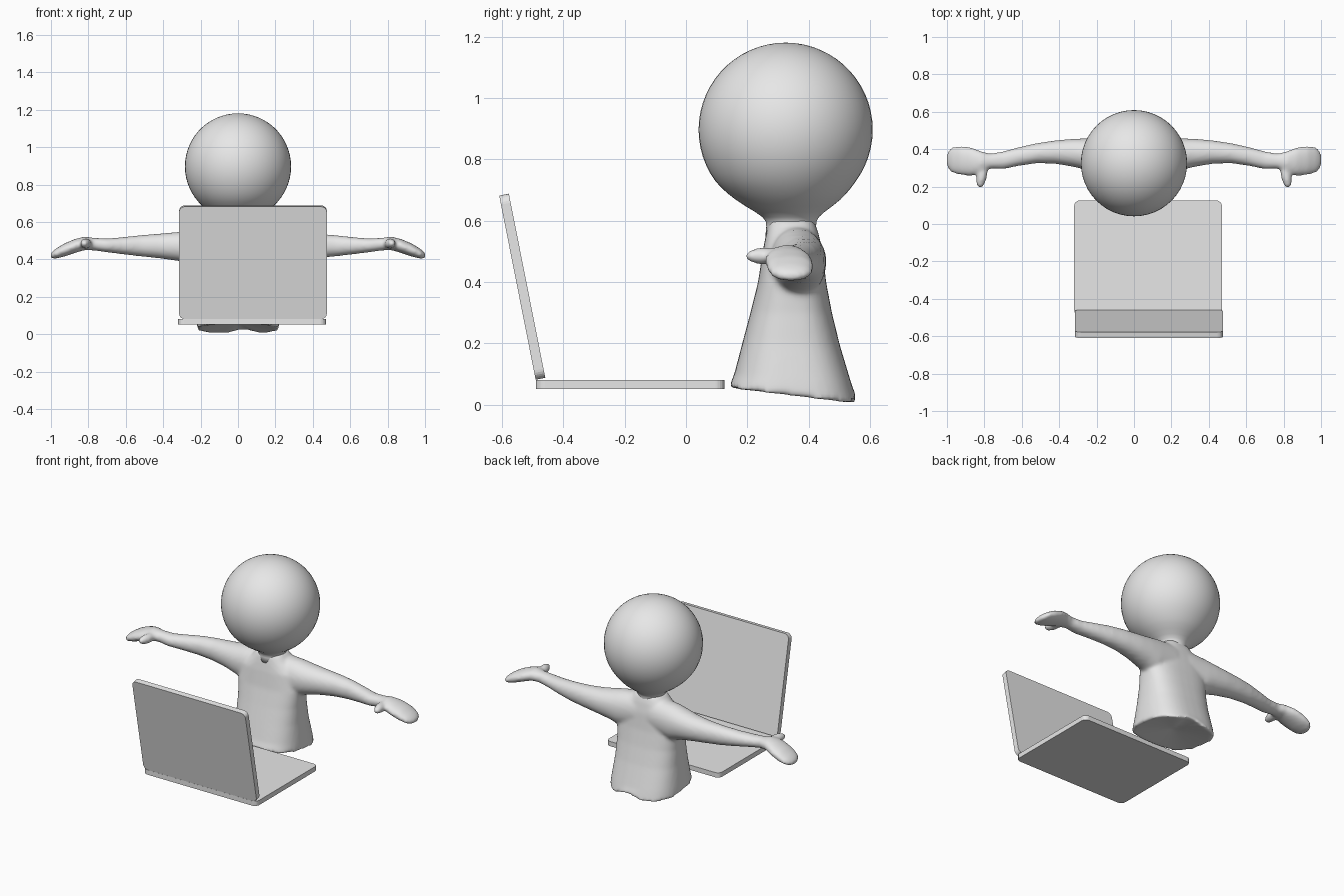
import bpy, bmesh, math
from mathutils import Matrix, Vector

if "Cube" in bpy.data.objects:
    bpy.data.objects.remove(bpy.data.objects["Cube"])

grey = bpy.data.materials.new("light grey")
grey.diffuse_color = (0.8, 0.8, 0.8, 1)
grey.use_nodes = True
grey.node_tree.nodes["Principled BSDF"].inputs["Base Color"].default_value = grey.diffuse_color


def finish(name, bm):
    bmesh.ops.recalc_face_normals(bm, faces=bm.faces)
    mesh = bpy.data.meshes.new(name)
    bm.to_mesh(mesh)
    bm.free()
    mesh.materials.append(grey)
    obj = bpy.data.objects.new(name, mesh)
    bpy.context.collection.objects.link(obj)
    return obj


def oval(a, b, power, n=40):
    """Superellipse outline with half sizes a, b."""
    pts = []
    for i in range(n):
        t = 2 * math.pi * i / n
        c, s = math.cos(t), math.sin(t)
        pts.append((math.copysign(abs(c) ** (2 / power), c) * a,
                    math.copysign(abs(s) ** (2 / power), s) * b))
    return pts


def loft(bm, rings, start, end):
    """Skin rings of points and close both ends to a centre point."""
    rows = [[bm.verts.new(p) for p in ring] for ring in rings]
    n = len(rows[0])
    for r0, r1 in zip(rows, rows[1:]):
        for i in range(n):
            j = (i + 1) % n
            bm.faces.new((r0[i], r0[j], r1[j], r1[i]))
    for row, tip in ((rows[0], start), (rows[-1], end)):
        v = bm.verts.new(tip)
        for i in range(n):
            bm.faces.new((row[i], row[(i + 1) % n], v))


# Body: torso, arms and thumbs fused into one smooth skin
body = bmesh.new()
torso = [  # z, front y, back y, half width, tilt
    (0.027, 0.138, 0.558, 0.220, 0.123),
    (0.08, 0.157, 0.542, 0.217, 0.10),
    (0.20, 0.185, 0.502, 0.207, 0.04),
    (0.30, 0.21, 0.476, 0.205, 0),
    (0.40, 0.235, 0.457, 0.212, 0),
    (0.50, 0.25, 0.446, 0.19, 0),
    (0.56, 0.262, 0.432, 0.12, 0),
    (0.60, 0.272, 0.418, 0.085, 0)]
rings = []
for k, (z, y0, y1, w, tilt) in enumerate(torso):
    ring = []
    for x, y in oval(w, (y1 - y0) / 2, 2.7):
        # shallow arch in the back of the hem
        arch = 0.025 * math.exp(-((x - 0.03) / 0.06) ** 2) if k == 0 and y > 0 else 0
        ring.append((x, (y0 + y1) / 2 + y, z - tilt * y + arch))
    rings.append(ring)
loft(body, rings, (0, 0.35, 0.06), (0, 0.345, 0.60))

arm = [  # x, front y, back y, bottom z, top z
    (0.05, 0.27, 0.45, 0.36, 0.585),
    (0.18, 0.275, 0.457, 0.355, 0.572),
    (0.24, 0.285, 0.458, 0.375, 0.56),
    (0.32, 0.305, 0.456, 0.392, 0.547),
    (0.42, 0.322, 0.447, 0.406, 0.538),
    (0.52, 0.325, 0.432, 0.416, 0.53),
    (0.62, 0.31, 0.41, 0.428, 0.519),
    (0.70, 0.293, 0.388, 0.438, 0.512),
    (0.77, 0.296, 0.376, 0.448, 0.516),
    (0.82, 0.272, 0.39, 0.45, 0.522),
    (0.87, 0.257, 0.41, 0.435, 0.51),
    (0.93, 0.262, 0.418, 0.415, 0.485),
    (0.975, 0.274, 0.41, 0.404, 0.457),
    (0.998, 0.30, 0.385, 0.404, 0.437)]
for side in (-1, 1):
    rings = [[(side * x, (y0 + y1) / 2 + a, (z0 + z1) / 2 + b)
              for a, b in oval((y1 - y0) / 2, (z1 - z0) / 2, 2.1, 28)]
             for x, y0, y1, z0, z1 in arm]
    loft(body, rings, (side * 0.05, 0.36, 0.47), (side * 1.005, 0.343, 0.42))
    place = (Matrix.Translation((side * 0.813, 0.258, 0.485))
             @ Matrix.Rotation(side * 0.2, 4, 'Z')
             @ Matrix.Diagonal((0.028, 0.07, 0.028, 1)))
    bmesh.ops.create_uvsphere(body, u_segments=20, v_segments=12, radius=1, matrix=place)
body_obj = finish("body", body)
remesh = body_obj.modifiers.new("fuse", 'REMESH')
remesh.mode = 'VOXEL'
remesh.voxel_size = 0.01
remesh.use_smooth_shade = True
soften = body_obj.modifiers.new("soften", 'SMOOTH')
soften.factor = 0.5
soften.iterations = 8

# Head: ball drawn down into a short neck
head = bmesh.new()
R, CZ = 0.284, 0.897
profile = [(R * math.sin(math.radians(a)), CZ + R * math.cos(math.radians(a)))
           for a in range(6, 139, 6)]
profile += [(0.172, 0.670), (0.142, 0.648), (0.112, 0.628), (0.092, 0.612),
            (0.083, 0.598), (0.081, 0.582), (0.084, 0.55)]
rings = []
for r, z in profile:
    cy = 0.325 + 0.018 * min(1, max(0, (0.72 - z) / 0.12))
    rings.append([(x, cy + y, z) for x, y in oval(r, r, 2, 48)])
loft(head, rings, (0, 0.325, CZ + R), (0, 0.343, 0.55))
head_obj = finish("head", head)
for p in head_obj.data.polygons:
    p.use_smooth = True


# Laptop: two rounded slabs
def slab(name, w, length, thick, radius, matrix):
    bm = bmesh.new()
    pts = []
    for q, (sx, sy) in enumerate(((1, 1), (-1, 1), (-1, -1), (1, -1))):
        for i in range(7):
            t = math.pi / 2 * (q + i / 6)
            pts.append((sx * (w / 2 - radius) + radius * math.cos(t),
                        sy * (length / 2 - radius) + radius * math.sin(t)))
    low = [bm.verts.new((x, y, -thick / 2)) for x, y in pts]
    high = [bm.verts.new((x, y, thick / 2)) for x, y in pts]
    bm.faces.new(low[::-1])
    bm.faces.new(high)
    n = len(pts)
    for i in range(n):
        j = (i + 1) % n
        bm.faces.new((low[i], low[j], high[j], high[i]))
    bmesh.ops.transform(bm, matrix=matrix, verts=bm.verts)
    return finish(name, bm)


slab("laptop_base", 0.79, 0.615, 0.03, 0.03, Matrix.Translation((0.075, -0.182, 0.066)))
slab("laptop_lid", 0.79, 0.612, 0.032, 0.03,
     Matrix.Translation((0.08, -0.534, 0.385)) @ Matrix.Rotation(math.radians(101.2), 4, 'X'))
